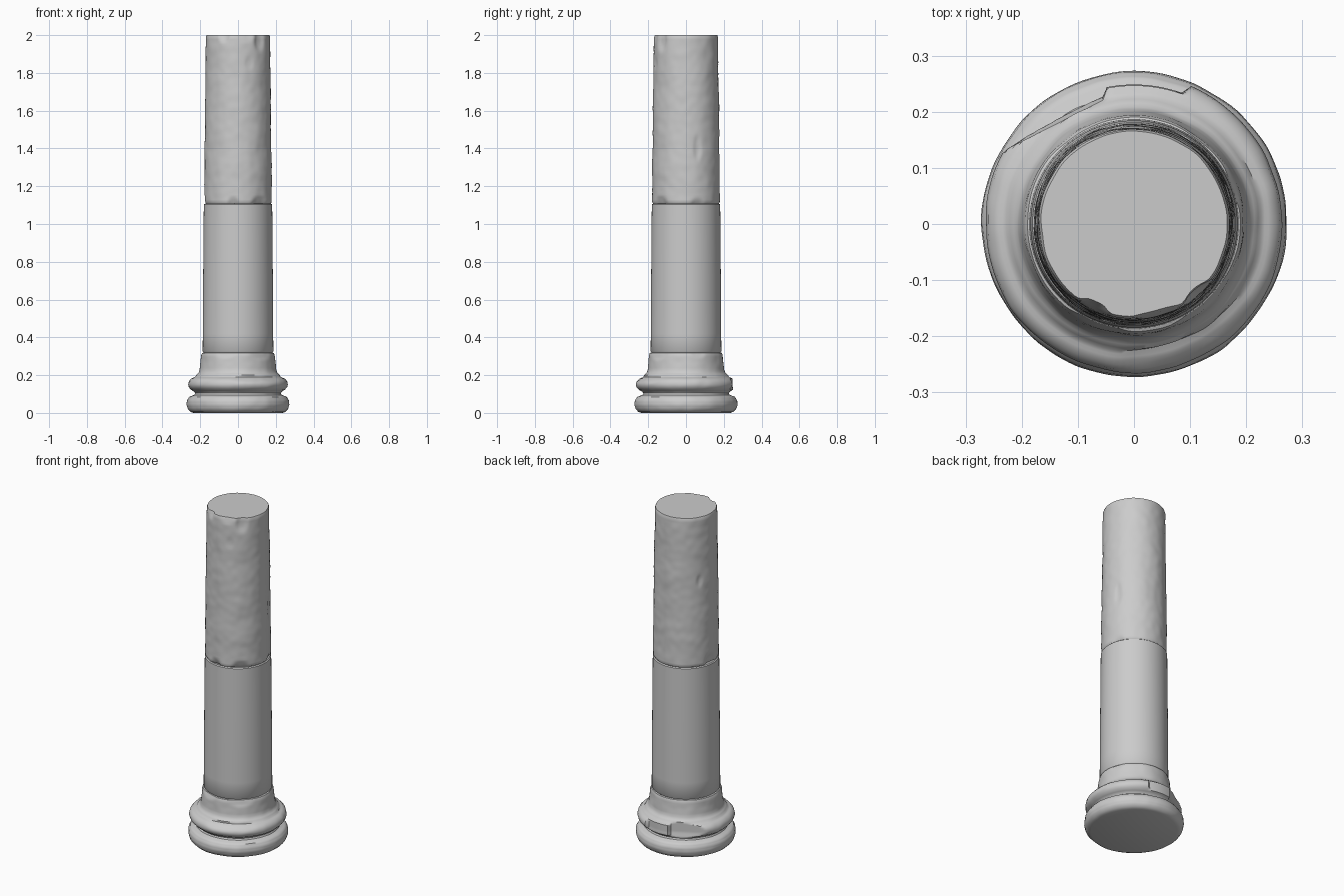
import bpy, bmesh, math
from mathutils import Vector, noise

if "Cube" in bpy.data.objects:
    bpy.data.objects.remove(bpy.data.objects["Cube"])

SEGS = 128


def dent(a, z, chips):
    """Total depth of soft chips given as (angle, z, half angle, half height, depth)."""
    d = 0.0
    for ca, cz, wa, wz, depth in chips:
        da = (a - ca + 180) % 360 - 180
        q = (da / wa) ** 2 + ((z - cz) / wz) ** 2
        d += depth * math.exp(-q * q)
    return d


def refine(profile, step):
    """Subdivide a (radius, z) profile so that it can carry surface wear."""
    pts = []
    for (r0, z0), (r1, z1) in zip(profile, profile[1:]):
        n = max(1, round(math.hypot(r1 - r0, z1 - z0) / step))
        pts += [(r0 + (r1 - r0) * i / n, z0 + (z1 - z0) * i / n) for i in range(n)]
    return pts + [profile[-1]]


def drum(name, profile, step, wear, chips=(), cap_first=False, cap_last=False,
         limit=None):
    bm = bmesh.new()
    rings = []
    for r, z in refine(profile, step):
        ring = []
        for i in range(SEGS):
            a = 360 * i / SEGS
            c, s = math.cos(math.radians(a)), math.sin(math.radians(a))
            p = Vector((c * r, s * r, z))
            rr = r + wear * (noise.noise(p * 9) + 0.6 * noise.noise(p * 24))
            rr -= dent(a, z, chips)
            if limit:
                rr = limit(a, z, rr)
            ring.append(bm.verts.new((c * rr, s * rr, z)))
        rings.append(ring)
    for lo, hi in zip(rings, rings[1:]):
        for i in range(SEGS):
            j = (i + 1) % SEGS
            bm.faces.new((lo[i], lo[j], hi[j], hi[i]))
    if cap_first:
        bm.faces.new(rings[0][::-1])
    if cap_last:
        bm.faces.new(rings[-1])
    mesh = bpy.data.meshes.new(name)
    bm.to_mesh(mesh)
    bm.free()
    obj = bpy.data.objects.new(name, mesh)
    bpy.context.collection.objects.link(obj)
    bpy.ops.object.select_all(action='DESELECT')
    obj.select_set(True)
    bpy.context.view_layer.objects.active = obj
    bpy.ops.object.shade_smooth_by_angle(angle=math.radians(40))
    return obj


def broken_torus(a, z, r):
    """Break off the back of the upper torus, with a step in the fracture."""
    if not 0.105 < z < 0.2:
        return r
    if 104 < a < 152:
        flat = 0.222 / max(0.5, math.cos(math.radians(a - 117)))
        return min(r, flat + 0.25 * max(0, 0.14 - z))
    if 70 < a <= 104:
        return min(r, 0.247 + 0.15 * max(0, 0.14 - z))
    return r


# Moulded base: two tori, a scotia and a plain collar
base_profile = [
    (0.235, 0.0), (0.252, 0.006), (0.265, 0.02), (0.272, 0.042), (0.27, 0.065),
    (0.258, 0.085), (0.24, 0.092), (0.23, 0.096), (0.226, 0.105), (0.232, 0.113),
    (0.248, 0.122), (0.261, 0.136), (0.265, 0.15), (0.261, 0.168), (0.248, 0.182),
    (0.228, 0.19), (0.222, 0.2), (0.208, 0.213), (0.202, 0.23), (0.197, 0.27),
    (0.194, 0.305), (0.19, 0.317), (0.183, 0.32)]
base_chips = [(250, 0.315, 14, 0.02, 0.006), (310, 0.31, 18, 0.025, 0.006),
              (20, 0.315, 10, 0.02, 0.005), (285, 0.18, 22, 0.015, 0.008),
              (315, 0.18, 12, 0.015, 0.006)]
drum("moulded_base", base_profile, 0.008, 0.0025, base_chips,
     cap_first=True, limit=broken_torus)

# Smooth lower shaft
drum("lower_shaft", [(0.183, 0.32), (0.187, 0.325), (0.1845, 0.7),
                     (0.181, 1.103), (0.175, 1.108)], 0.1, 0.0)

# Weathered upper shaft, chipped along both rims
shaft_chips = [(262, 1.11, 9, 0.025, 0.012), (310, 1.11, 14, 0.03, 0.012),
               (175, 1.12, 13, 0.04, 0.015), (20, 1.11, 10, 0.02, 0.008),
               (244, 2.0, 9, 0.03, 0.012), (285, 2.0, 14, 0.03, 0.008),
               (312, 1.97, 10, 0.05, 0.01), (150, 1.62, 5, 0.03, 0.006),
               (20, 1.4, 6, 0.06, 0.005), (290, 1.85, 7, 0.03, 0.004)]
drum("upper_shaft", [(0.174, 1.108), (0.179, 1.116), (0.178, 1.3), (0.173, 1.7),
                     (0.17, 1.99), (0.166, 2.0)], 0.013, 0.0028, shaft_chips,
     cap_last=True)
